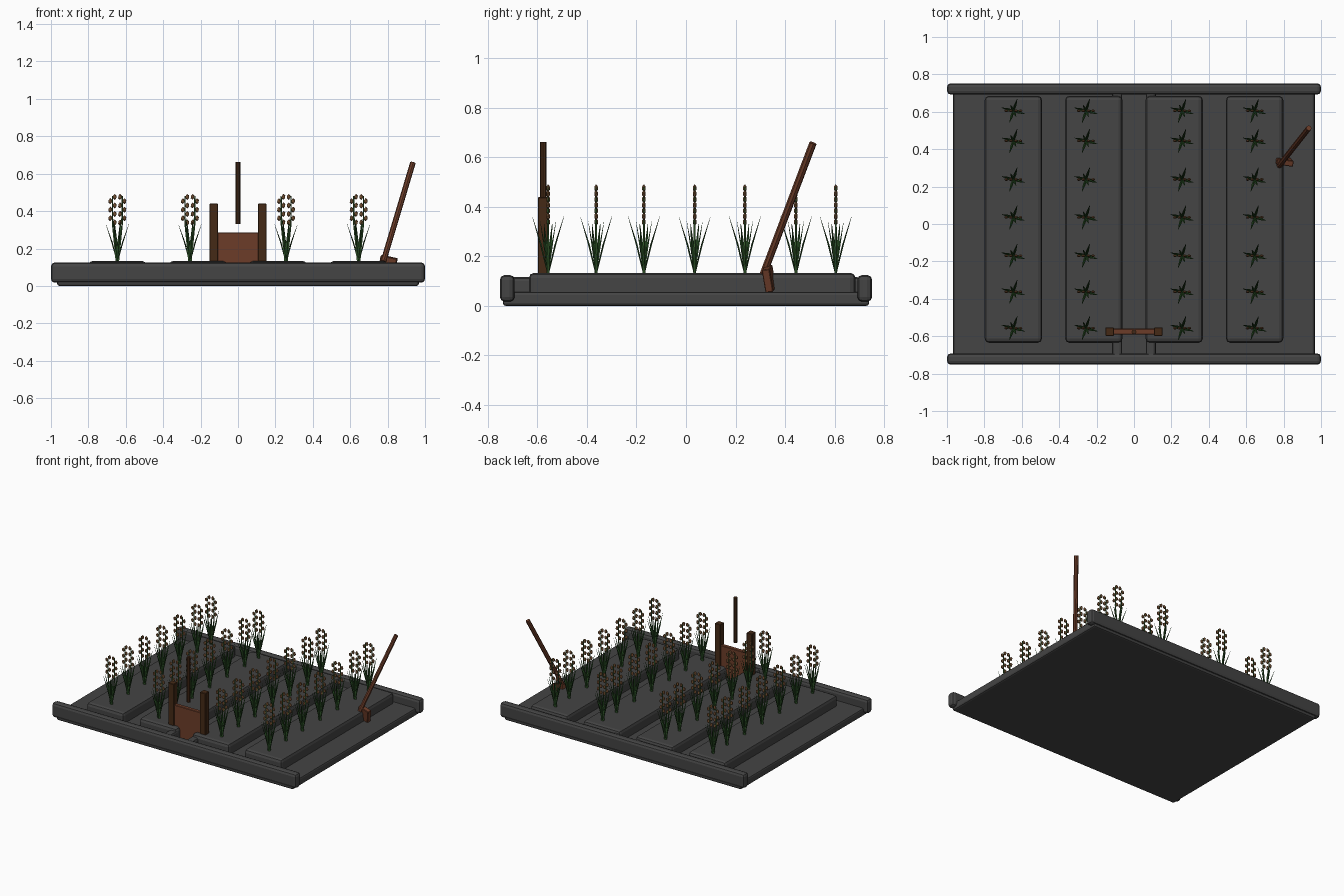
import bpy, bmesh, math
from mathutils import Vector, Matrix

if "Cube" in bpy.data.objects:
    bpy.data.objects.remove(bpy.data.objects["Cube"])


def material(name, rgb):
    m = bpy.data.materials.new(name)
    m.diffuse_color = (*rgb, 1)
    m.use_nodes = True
    m.node_tree.nodes["Principled BSDF"].inputs["Base Color"].default_value = m.diffuse_color
    return m


SOIL = material("dark soil", (0.058, 0.058, 0.058))
DARK_WOOD = material("dark wood", (0.06, 0.023, 0.008))
RED_WOOD = material("red brown wood", (0.15, 0.046, 0.022))
LEAF = material("leaf green", (0.022, 0.08, 0.018))
STEM = material("stem green", (0.04, 0.12, 0.03))
GRAIN = material("grain brown", (0.16, 0.075, 0.03))


def finish(name, bm, mats):
    me = bpy.data.meshes.new(name)
    bm.to_mesh(me)
    bm.free()
    for m in mats:
        me.materials.append(m)
    ob = bpy.data.objects.new(name, me)
    bpy.context.collection.objects.link(ob)
    return ob


def box(name, lo, hi, mat, bevel=0.0, segments=2):
    lo, hi = Vector(lo), Vector(hi)
    bm = bmesh.new()
    bmesh.ops.create_cube(bm, size=1)
    size, mid = hi - lo, (lo + hi) / 2
    for v in bm.verts:
        v.co = Vector(a * b for a, b in zip(v.co, size)) + mid
    if bevel:
        bmesh.ops.bevel(bm, geom=bm.edges[:], offset=bevel, segments=segments,
                        profile=0.5, affect='EDGES')
    return finish(name, bm, [mat])


def rod(bm, a, b, r1, r2, sides, index=0, flat=1.0):
    """Tapered rod from a to b; flat squeezes it into a blade."""
    a, b = Vector(a), Vector(b)
    d = b - a
    rot = d.to_track_quat('Z', 'Y').to_matrix().to_4x4()
    mtx = Matrix.Translation((a + b) / 2) @ rot @ Matrix.Diagonal((1, flat, 1, 1))
    res = bmesh.ops.create_cone(bm, cap_ends=True, segments=sides, radius1=r1,
                                radius2=r2, depth=d.length, matrix=mtx)
    for f in {f for v in res["verts"] for f in v.link_faces}:
        f.material_index = index


# Ground slab and the two end banks
box("field_base", (-0.967, -0.74, 0), (0.967, 0.74, 0.057), SOIL, 0.012)
for side, name in ((-1, "front_bank"), (1, "back_bank")):
    y = side * 0.722
    box(name, (-1, y - 0.03, 0.017), (1, y + 0.03, 0.125), SOIL, 0.02)

# Four planting beds
for i, x in enumerate((-0.645, -0.215, 0.215, 0.645)):
    box(f"planting_bed_{i + 1}", (x - 0.153, -0.635, 0.03),
        (x + 0.153, 0.685, 0.134), SOIL, 0.022)

# Low ridges along the centre ditch
for side, name in ((-1, "left_ditch_ridge"), (1, "right_ditch_ridge")):
    x = side * 0.09
    box(name, (x - 0.027, -0.752, 0.045), (x + 0.027, 0.708, 0.116), SOIL, 0.015)

# Sluice gate: posts, board and lifting rod
for side, name in ((-1, "left_gate_post"), (1, "right_gate_post")):
    x = side * 0.13
    box(name, (x - 0.023, -0.598, 0.05), (x + 0.023, -0.553, 0.44), DARK_WOOD, 0.003, 1)
box("gate_board", (-0.11, -0.59, 0.05), (0.11, -0.56, 0.285), RED_WOOD, 0.003, 1)
bm = bmesh.new()
rod(bm, (0, -0.577, 0.33), (0, -0.577, 0.663), 0.013, 0.013, 8)
finish("gate_lifting_rod", bm, [DARK_WOOD])

# Hoe leaning on the right-hand bed
bm = bmesh.new()
rod(bm, (0.777, 0.313, 0.13), (0.935, 0.513, 0.658), 0.015, 0.015, 8)
finish("hoe_handle", bm, [RED_WOOD])
hoe = box("hoe_blade", (-0.045, -0.016, -0.047), (0.045, 0.016, 0.047), RED_WOOD, 0.003, 1)
hoe.location = (0.8, 0.335, 0.11)
hoe.rotation_euler = (math.radians(8), math.radians(12), math.radians(-8))

# One grain plant mesh: leaves, two stalks and alternating seeds
bm = bmesh.new()
for angle, reach, top in ((72, 0.067, 0.23), (252, 0.067, 0.23),
                          (165, 0.064, 0.2), (345, 0.064, 0.2),
                          (115, 0.035, 0.21), (295, 0.035, 0.21)):
    a = math.radians(angle)
    mid = Vector((math.cos(a) * reach * 0.45, math.sin(a) * reach * 0.45, top * 0.5))
    tip = Vector((math.cos(a) * reach, math.sin(a) * reach, top))
    rod(bm, (0, 0, -0.005), mid, 0.005, 0.007, 4, 0, 0.5)
    rod(bm, mid, tip, 0.007, 0.001, 4, 0, 0.5)
for side in (-1, 1):
    x = side * 0.026
    rod(bm, (side * 0.004, 0, -0.005), (x, 0, 0.2), 0.006, 0.004, 5, 1)
    rod(bm, (x, 0, 0.2), (x, 0, 0.35), 0.004, 0.003, 5, 1)
    for k in range(7):
        off = side * (0.012 if k % 2 else -0.012)
        mtx = (Matrix.Translation((x + off, 0, 0.208 + k * 0.0228))
               @ Matrix.Diagonal((0.011, 0.008, 0.016, 1)))
        res = bmesh.ops.create_icosphere(bm, subdivisions=1, radius=1, matrix=mtx)
        for f in {f for v in res["verts"] for f in v.link_faces}:
            f.material_index = 2
first = finish("grain_plant", bm, [LEAF, STEM, GRAIN])

# Plant rows share the same mesh
rows = (-0.557, -0.363, -0.17, 0.035, 0.238, 0.444, 0.605)
spots = [(x, y) for x in (-0.645, -0.257, 0.257, 0.645) for y in rows]
for i, (x, y) in enumerate(spots):
    ob = first if i == 0 else bpy.data.objects.new(f"grain_plant_{i + 1}", first.data)
    if i:
        bpy.context.collection.objects.link(ob)
    ob.location = (x, y, 0.131)
